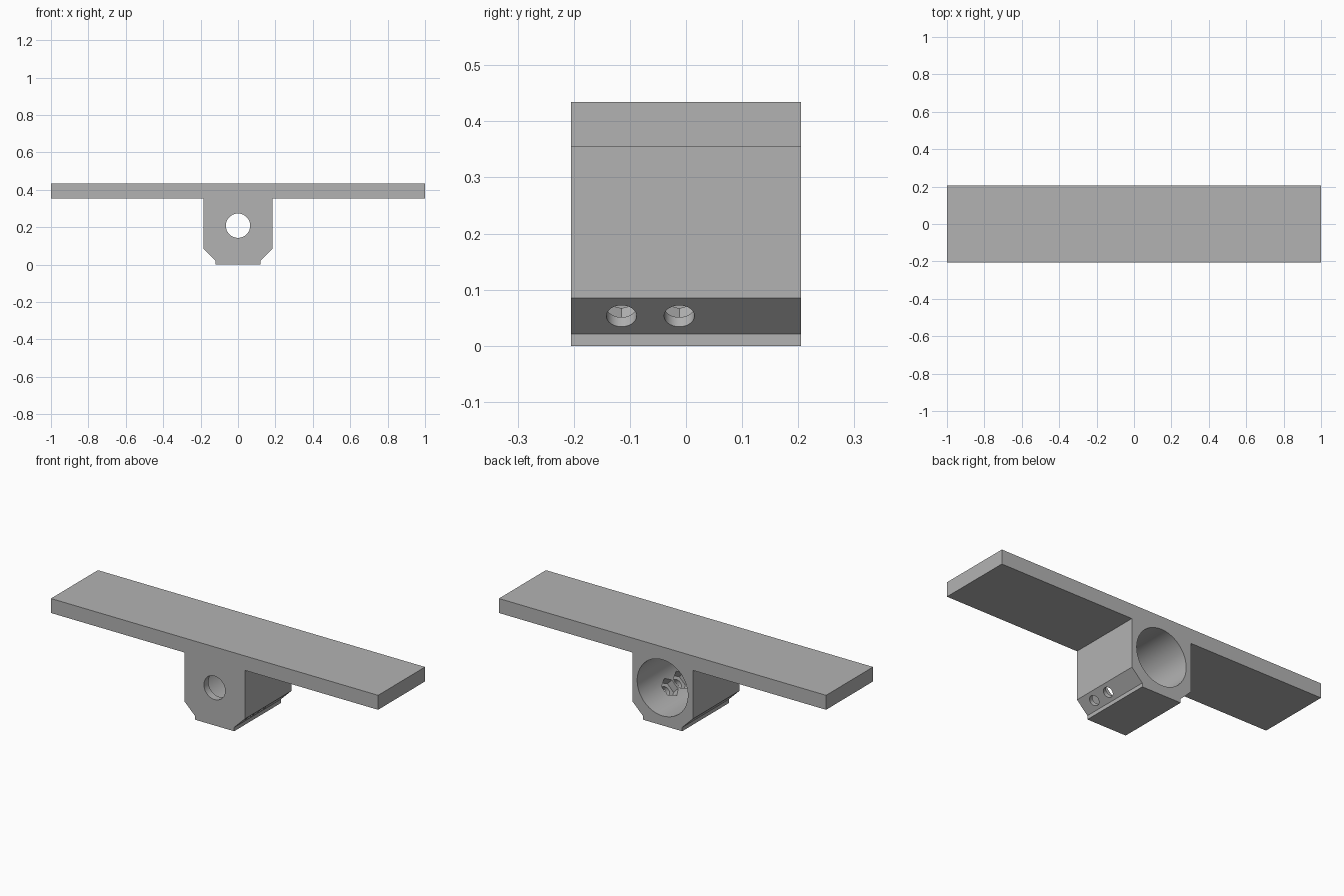
import bpy, bmesh, math
from mathutils import Vector

cube = bpy.data.objects.get("Cube")
if cube:
    bpy.data.objects.remove(cube, do_unlink=True)

HALF_DEPTH = 0.205
AXIS_Z = 0.208
BORE_FLOOR = -0.165

grey = bpy.data.materials.new("plain_grey")
grey.use_nodes = True
colour = (0.45, 0.45, 0.45, 1)
grey.diffuse_color = colour
grey.node_tree.nodes["Principled BSDF"].inputs["Base Color"].default_value = colour


def add_object(name, bm):
    bmesh.ops.recalc_face_normals(bm, faces=bm.faces)
    mesh = bpy.data.meshes.new(name)
    bm.to_mesh(mesh)
    bm.free()
    mesh.materials.append(grey)
    obj = bpy.data.objects.new(name, mesh)
    bpy.context.collection.objects.link(obj)
    return obj


def prism_cutter(name, start, end, radius, sides, turn=0.0):
    """Closed prism between two points, hidden from renders."""
    start, end = Vector(start), Vector(end)
    axis = (end - start).normalized()
    across = Vector((1, 0, 0)) if abs(axis.y) > 0.9 else Vector((0, 1, 0))
    up = axis.cross(across)
    bm = bmesh.new()
    angles = [turn + math.tau * i / sides for i in range(sides)]
    ring = [bm.verts.new(start + radius * (across * math.cos(a) + up * math.sin(a))) for a in angles]
    face = bm.faces.new(ring)
    grown = bmesh.ops.extrude_face_region(bm, geom=[face])
    verts = [v for v in grown["geom"] if isinstance(v, bmesh.types.BMVert)]
    bmesh.ops.translate(bm, verts=verts, vec=end - start)
    obj = add_object(name, bm)
    obj.hide_render = True
    return obj


# Wide plate and chamfered block as one mirrored profile
half = [(0.12, 0), (0.12, 0.021), (0.185, 0.085), (0.185, 0.354), (1, 0.354), (1, 0.434)]
profile = half + [(-x, z) for x, z in reversed(half)]
bm = bmesh.new()
face = bm.faces.new([bm.verts.new((x, -HALF_DEPTH, z)) for x, z in profile])
grown = bmesh.ops.extrude_face_region(bm, geom=[face])
verts = [v for v in grown["geom"] if isinstance(v, bmesh.types.BMVert)]
bmesh.ops.translate(bm, verts=verts, vec=(0, 2 * HALF_DEPTH, 0))
bracket = add_object("mounting_bracket", bm)

# Rear bore and smaller front opening
cutters = [
    prism_cutter("bore_cutter", (0, BORE_FLOOR, AXIS_Z), (0, 0.3, AXIS_Z), 0.155, 96),
    prism_cutter("front_hole_cutter", (0, -0.3, AXIS_Z), (0, 0, AXIS_Z), 0.065, 64),
]

# Clamp screw holes with hexagonal nut pockets, square to the left chamfer
inward = Vector((-1, 0, 1)).normalized()
for i, y in enumerate((-0.115, -0.012)):
    mouth = Vector((0.1525, y, 0.053))
    cutters.append(prism_cutter(f"screw_hole_cutter_{i}", mouth - inward * 0.04,
                                mouth + inward * 0.1, 0.027, 48))
    cutters.append(prism_cutter(f"nut_pocket_cutter_{i}", mouth + inward * 0.024,
                                mouth + inward * 0.11, 0.053, 6, math.pi / 6))

for cutter in cutters:
    mod = bracket.modifiers.new(cutter.name, "BOOLEAN")
    mod.operation = "DIFFERENCE"
    mod.solver = "EXACT"
    mod.object = cutter

# Bake the cuts, then drop the cutters
graph = bpy.context.evaluated_depsgraph_get()
cut_mesh = bpy.data.meshes.new_from_object(bracket.evaluated_get(graph))
bracket.modifiers.clear()
bracket.data = cut_mesh
for cutter in cutters:
    bpy.data.objects.remove(cutter, do_unlink=True)

bpy.ops.object.select_all(action="DESELECT")
bracket.select_set(True)
bpy.context.view_layer.objects.active = bracket
bpy.ops.object.shade_smooth_by_angle(angle=math.radians(30))
